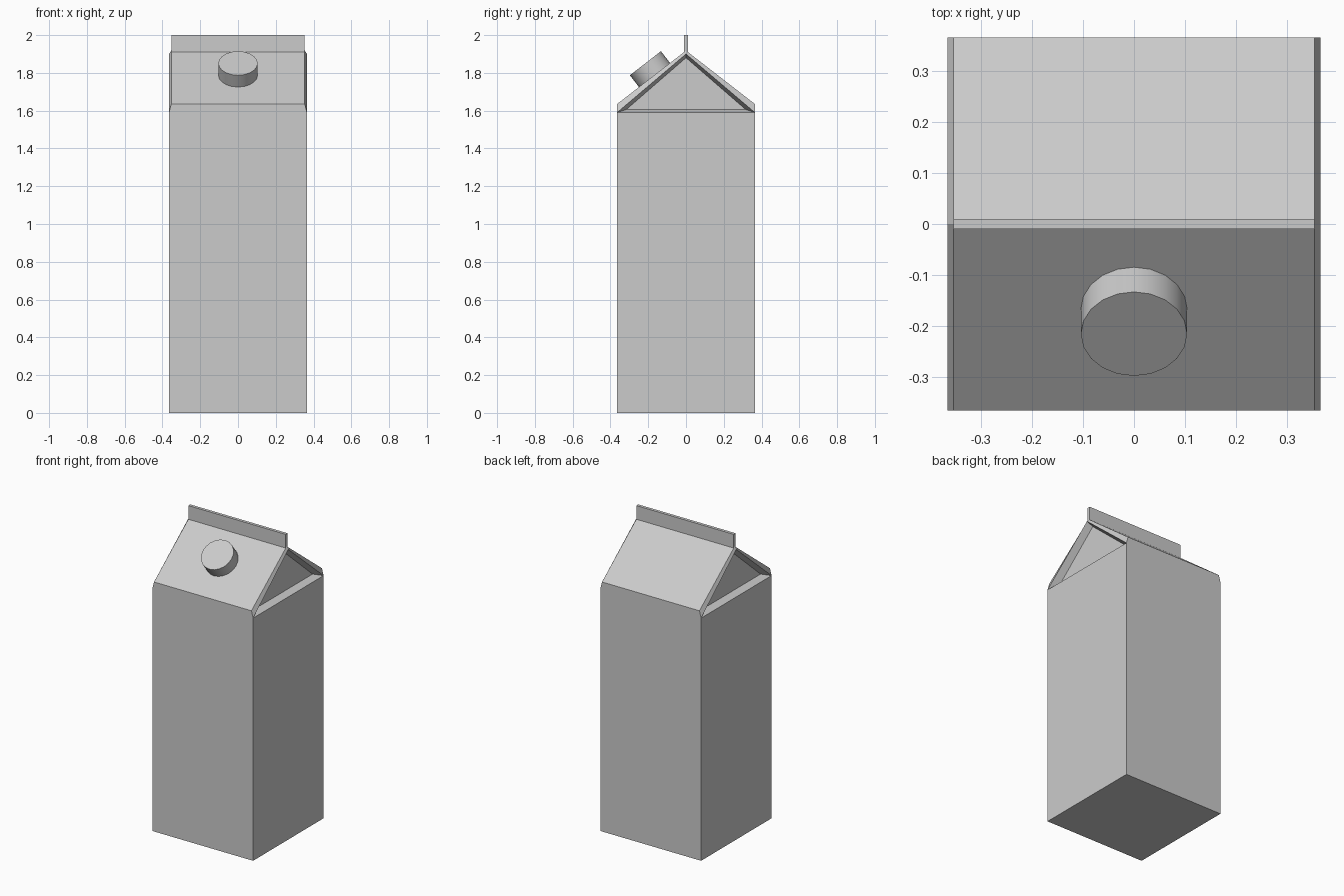
import bpy, bmesh, math
from mathutils import Matrix

if "Cube" in bpy.data.objects:
    bpy.data.objects.remove(bpy.data.objects["Cube"])

W = 0.365        # half width of the carton
SHOULDER = 1.59  # top of the side walls
EAVE = 1.635     # front and back edge of the roof
ROOF_X = 0.353   # half length of the roof panels
RECESS = 0.045   # depth of the folded gable


def to_object(name, bm):
    bmesh.ops.recalc_face_normals(bm, faces=bm.faces)
    mesh = bpy.data.meshes.new(name)
    bm.to_mesh(mesh)
    bm.free()
    ob = bpy.data.objects.new(name, mesh)
    bpy.context.collection.objects.link(ob)
    return ob


# carton body: house-shaped sections lofted along x, bevelled at both gables
def section(x, eave, ridge):
    profile = [(-W, 0), (W, 0), (W, eave), (0, ridge), (-W, eave)]
    return [bm.verts.new((x, y, z)) for y, z in profile]


bm = bmesh.new()
loops = [section(-W, SHOULDER, 1.9), section(-ROOF_X, EAVE, 1.918),
         section(ROOF_X, EAVE, 1.918), section(W, SHOULDER, 1.9)]
for a, b in zip(loops, loops[1:]):
    for i in range(5):
        j = (i + 1) % 5
        bm.faces.new((a[i], a[j], b[j], b[i]))

# side walls and recessed gable triangles
for side, loop in ((-1, loops[0]), (1, loops[-1])):
    bm.faces.new((loop[0], loop[1], loop[2], loop[4]))
    rim = [loop[4], loop[2], loop[3]]
    inner = [bm.verts.new((side * (W - RECESS), y, z))
             for y, z in ((-0.315, 1.607), (0.315, 1.607), (0, 1.88))]
    for i in range(3):
        j = (i + 1) % 3
        bm.faces.new((rim[i], rim[j], inner[j], inner[i]))
    bm.faces.new(inner)
to_object("carton_body", bm)

# sealed fin along the ridge
bm = bmesh.new()
bmesh.ops.create_cube(bm, size=1, matrix=Matrix.Translation((0, 0, 1.9525))
                      @ Matrix.Diagonal((2 * ROOF_X, 0.02, 0.095, 1)))
to_object("top_fin", bm)

# screw cap, square to the front roof panel
tilt = math.atan2(1.918 - EAVE, W)
bm = bmesh.new()
bmesh.ops.create_cone(bm, cap_ends=True, segments=20, radius1=0.104,
                      radius2=0.104, depth=0.09,
                      matrix=Matrix.Translation((0, -0.215, 1.851))
                      @ Matrix.Rotation(tilt, 4, 'X')
                      @ Matrix.Translation((0, 0, -0.045)))
cap = to_object("screw_cap", bm)
bpy.context.view_layer.objects.active = cap
cap.select_set(True)
bpy.ops.object.shade_smooth_by_angle(angle=math.radians(35))
